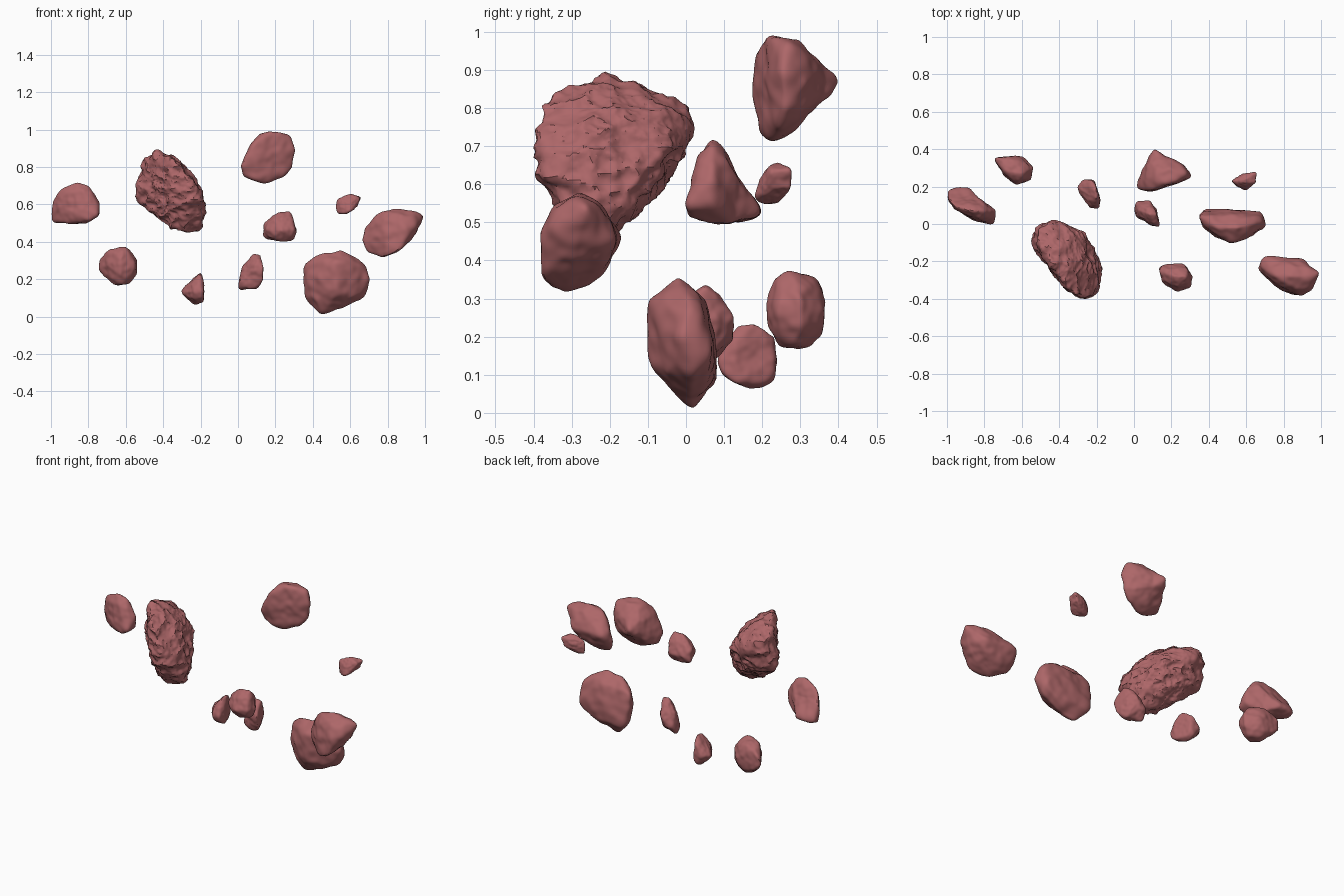
import bpy
import bmesh
from math import radians
from mathutils import Vector, noise
from mathutils.bvhtree import BVHTree

start_cube = bpy.data.objects.get("Cube")
if start_cube:
    bpy.data.objects.remove(start_cube, do_unlink=True)

# One dusty red stone colour
stone = bpy.data.materials.new("dusty_red_stone")
stone.use_nodes = True
stone_colour = (0.42, 0.135, 0.14, 1)
stone.diffuse_color = stone_colour
shader = stone.node_tree.nodes["Principled BSDF"]
shader.inputs["Base Color"].default_value = stone_colour
shader.inputs["Roughness"].default_value = 0.9


def cross(a, b):
    return a[0] * b[1] - a[1] * b[0]


def outline_reach(outline, centre, direction):
    """Distance from the centre to a flat outline along a flat direction."""
    for i, end in enumerate(outline):
        start = Vector(outline[i - 1]) - centre
        edge = Vector(end) - Vector(outline[i - 1])
        turn = cross(direction, edge)
        if abs(turn) < 1e-9:
            continue
        along = cross(start, direction) / turn
        distance = cross(start, edge) / turn
        if distance > 0 and -1e-6 <= along <= 1 + 1e-6:
            return distance
    return 1e3


def chord(outline, axis, value):
    """Span of an outline across the line where one axis has this value."""
    hits = []
    for i, end in enumerate(outline):
        start = outline[i - 1]
        if min(start[axis], end[axis]) <= value <= max(start[axis], end[axis]):
            run = end[axis] - start[axis]
            share = (value - start[axis]) / run if run else 0.5
            hits.append(start[1 - axis] + share * (end[1 - axis] - start[1 - axis]))
    if not hits:
        nearest = min(outline, key=lambda p: abs(p[axis] - value))
        hits.append(nearest[1 - axis])
    return min(hits), max(hits)


def middle(span_a, span_b):
    return (max(span_a[0], span_b[0]) + min(span_a[1], span_b[1])) / 2


def rim_hull(front, top, side):
    """Tight skin stretched over the three outlines, each set at its depth."""
    rims = [(x, middle(chord(top, 0, x), chord(side, 1, z)), z) for x, z in front]
    rims += [(x, y, middle(chord(front, 0, x), chord(side, 0, y))) for x, y in top]
    rims += [(middle(chord(top, 1, y), chord(front, 1, z)), y, z) for y, z in side]
    bm = bmesh.new()
    for point in rims:
        bm.verts.new(point)
    bmesh.ops.convex_hull(bm, input=bm.verts)
    tree = BVHTree.FromBMesh(bm)
    bm.free()
    return tree


def bounds(points):
    return [Vector([pick(axis) for axis in zip(*points)]) for pick in (min, max)]


def surface_grain(point, size, rugged):
    """Broad dents on plain rocks, with sharp layered ridges on rugged ones."""
    dents = noise.noise(point * 2.6 / size) * 0.03 + noise.noise(point * 7 / size) * 0.018
    if not rugged:
        return dents * size
    layered = Vector((point.x, point.y, point.z * 1.5)) / size
    ridges = noise.ridged_multi_fractal(layered * 4, 1, 2.1, 4, 1, 2)
    return (dents + (ridges - 1) * 0.04) * size


def rock(name, front, top, side, rugged=False):
    """Sculpt a ball to fit front (x, z), top (x, y) and side (y, z) outlines."""
    (x0, z0), (x1, z1) = bounds(front)
    (y0, _), (y1, _) = bounds(side)
    low, high = Vector((x0, y0, z0)), Vector((x1, y1, z1))
    centre, extent = (low + high) / 2, high - low
    size = sum(extent) / 3
    hull = rim_hull(front, top, side)

    bm = bmesh.new()
    bmesh.ops.create_icosphere(bm, subdivisions=6 if rugged else 5, radius=1)
    for vert in bm.verts:
        # Stretch first so that long rocks get even faces
        ray = Vector([a * b for a, b in zip(vert.co, extent)]).normalized()
        loose = min(outline_reach(outline, Vector((centre[a], centre[b])), (ray[a], ray[b]))
                    for outline, a, b in ((front, 0, 2), (top, 0, 1), (side, 1, 2)))
        tight = hull.ray_cast(centre, ray)[3] or loose
        vert.co = centre + ray * min(loose, tight + (loose - tight) * 0.4)

    # Soften the planes, then add stone grain
    for _ in range(3):
        bmesh.ops.smooth_vert(bm, verts=bm.verts, factor=0.5,
                              use_axis_x=True, use_axis_y=True, use_axis_z=True)
    bm.normal_update()
    moves = [v.normal * surface_grain(v.co, size, rugged) for v in bm.verts]
    for vert, move in zip(bm.verts, moves):
        vert.co += move

    mesh = bpy.data.meshes.new(name)
    bm.to_mesh(mesh)
    bm.free()
    mesh.materials.append(stone)
    obj = bpy.data.objects.new(name, mesh)
    bpy.context.collection.objects.link(obj)
    bpy.ops.object.select_all(action="DESELECT")
    obj.select_set(True)
    bpy.context.view_layer.objects.active = obj
    bpy.ops.object.shade_smooth_by_angle(angle=radians(35))


rock("rugged_boulder", rugged=True,
     front=[(-.54, .63), (-.54, .73), (-.51, .84), (-.45, .89), (-.34, .84), (-.27, .78),
            (-.2, .68), (-.18, .55), (-.2, .47), (-.31, .45), (-.42, .51), (-.5, .59)],
     top=[(-.55, -.08), (-.51, 0), (-.41, .01), (-.26, -.05), (-.21, -.13), (-.18, -.24),
          (-.2, -.37), (-.26, -.4), (-.36, -.35), (-.45, -.23), (-.53, -.14)],
     side=[(-.41, .69), (-.38, .83), (-.29, .86), (-.19, .89), (-.08, .84), (0, .8), (.01, .73),
           (-.03, .65), (-.1, .55), (-.18, .47), (-.27, .45), (-.33, .53), (-.39, .61)])

rock("far_right_rock",
     front=[(-1, .5), (-.99, .62), (-.96, .68), (-.87, .72), (-.79, .7), (-.74, .61),
            (-.74, .55), (-.82, .49)],
     top=[(-1, .19), (-.88, .2), (-.83, .14), (-.74, .07), (-.75, 0), (-.85, .01),
          (-.96, .08), (-1, .14)],
     side=[(-.01, .52), (.01, .59), (.03, .67), (.07, .72), (.1, .69), (.13, .63),
           (.19, .55), (.2, .52), (.11, .49), (.03, .5)])

rock("lower_right_rock",
     front=[(-.75, .3), (-.69, .36), (-.6, .38), (-.54, .31), (-.54, .22), (-.58, .17),
            (-.67, .17), (-.75, .25)],
     top=[(-.75, .35), (-.71, .37), (-.59, .36), (-.54, .3), (-.55, .24), (-.63, .21),
          (-.7, .26)],
     side=[(.2, .29), (.23, .35), (.27, .38), (.34, .35), (.36, .32), (.36, .2),
           (.32, .17), (.24, .17), (.21, .23)])

rock("low_pebble",
     front=[(-.31, .14), (-.25, .19), (-.2, .24), (-.18, .18), (-.18, .08), (-.23, .06),
            (-.29, .11)],
     top=[(-.31, .2), (-.26, .25), (-.21, .23), (-.18, .13), (-.19, .07), (-.24, .09),
          (-.29, .16)],
     side=[(.08, .13), (.1, .18), (.13, .23), (.18, .24), (.23, .2), (.24, .14),
           (.23, .08), (.17, .06), (.1, .09)])

rock("middle_pebble",
     front=[(0, .16), (.02, .26), (.08, .34), (.12, .33), (.14, .27), (.14, .2),
            (.1, .15), (.01, .14)],
     top=[(0, .08), (.01, .12), (.08, .13), (.12, .08), (.14, -.02), (.08, 0), (.01, .04)],
     side=[(-.02, .25), (0, .3), (.05, .34), (.09, .31), (.13, .24), (.12, .19),
           (.08, .14), (.02, .15)])

rock("high_rock",
     front=[(.01, .81), (.06, .92), (.12, .98), (.2, 1), (.28, .97), (.31, .89),
            (.29, .79), (.24, .74), (.14, .71), (.03, .74)],
     top=[(.01, .21), (.04, .29), (.11, .41), (.16, .36), (.27, .32), (.31, .25),
          (.24, .22), (.08, .17), (.01, .18)],
     side=[(.17, .88), (.18, .95), (.22, .99), (.3, .98), (.35, .92), (.41, .87),
           (.36, .82), (.29, .75), (.22, .71), (.19, .73)])

rock("centre_pebble",
     front=[(.13, .42), (.14, .5), (.21, .56), (.28, .57), (.3, .51), (.32, .46),
            (.3, .41), (.23, .4)],
     top=[(.13, -.23), (.17, -.21), (.27, -.21), (.32, -.28), (.3, -.34), (.23, -.37),
          (.15, -.31)],
     side=[(-.37, .46), (-.33, .53), (-.28, .57), (-.24, .53), (-.21, .46), (-.24, .41),
           (-.32, .4)])

rock("far_left_rock",
     front=[(.66, .4), (.68, .47), (.76, .56), (.85, .58), (.96, .57), (1, .54),
            (.95, .44), (.87, .36), (.77, .31), (.69, .34)],
     top=[(.66, -.24), (.69, -.17), (.78, -.17), (.91, -.19), (1, -.26), (.95, -.35),
          (.89, -.39), (.78, -.35), (.7, -.29)],
     side=[(-.39, .34), (-.39, .46), (-.35, .55), (-.28, .58), (-.22, .55), (-.17, .46),
           (-.2, .39), (-.25, .33), (-.32, .31)])

rock("lower_left_rock",
     front=[(.35, .18), (.35, .28), (.44, .34), (.56, .36), (.68, .28), (.71, .2),
            (.68, .11), (.57, .05), (.44, 0), (.36, .1)],
     top=[(.35, .04), (.37, .08), (.48, .08), (.68, .07), (.71, -.01), (.62, -.07),
          (.52, -.11), (.43, -.07), (.37, -.02)],
     side=[(-.11, .2), (-.1, .3), (-.02, .36), (.05, .3), (.07, .2), (.08, .09),
           (.02, 0), (-.02, .03), (-.09, .12)])

rock("small_left_pebble",
     front=[(.52, .59), (.53, .63), (.6, .66), (.66, .64), (.64, .59), (.58, .55),
            (.53, .55)],
     top=[(.52, .23), (.58, .27), (.66, .28), (.65, .22), (.6, .18), (.55, .2)],
     side=[(.18, .56), (.19, .61), (.22, .65), (.24, .66), (.28, .64), (.28, .59),
           (.24, .55), (.2, .55)])
